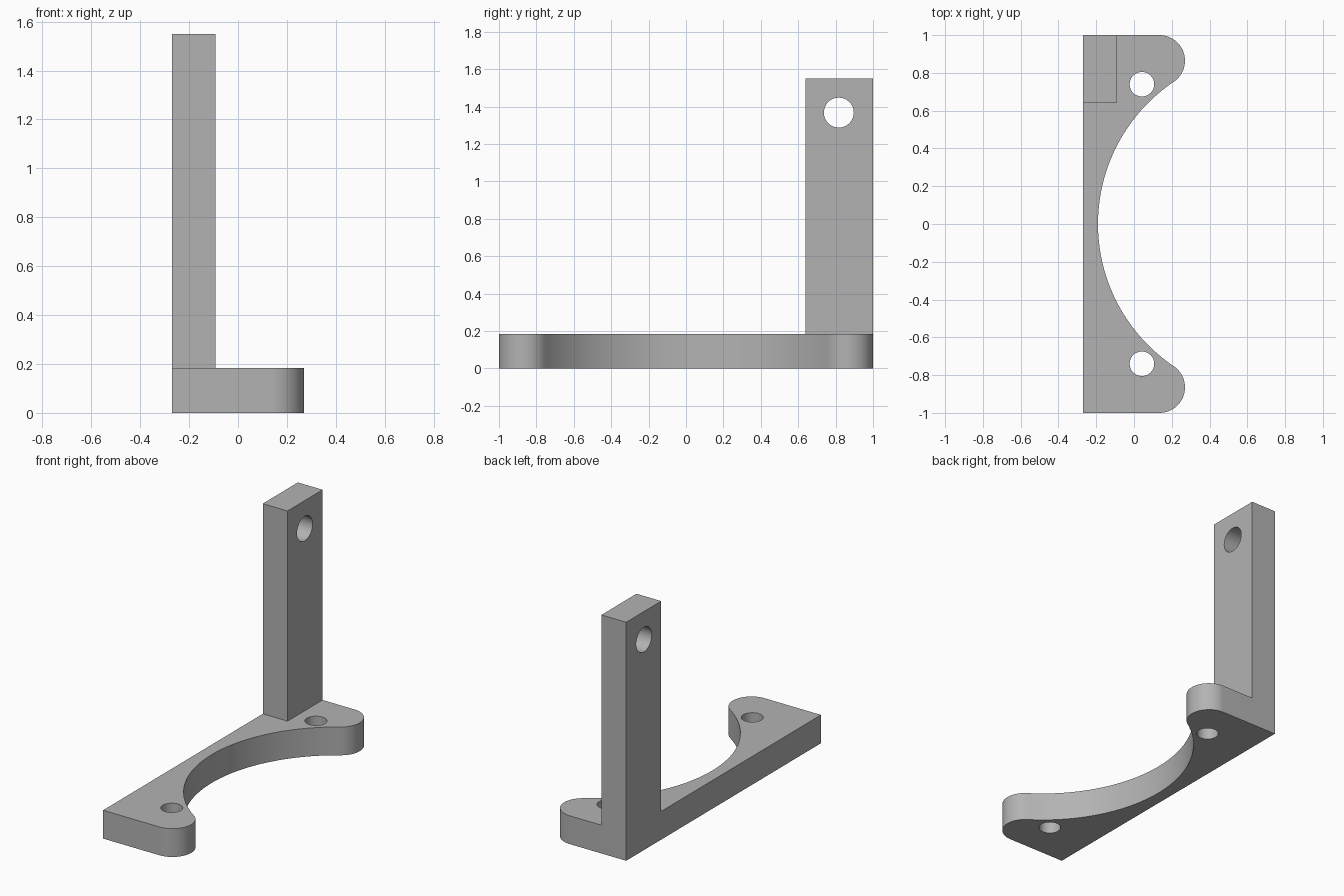
import bpy, bmesh, math
from mathutils import Vector, Matrix

cube = bpy.data.objects.get("Cube")
if cube:
    bpy.data.objects.remove(cube, do_unlink=True)

LEFT, BACK, THICK, TOP = -0.27, 1.0, 0.184, 1.55
EAR = Vector((0.135, 0.865))   # centre of the rounded ear
EAR_R = 0.135
BITE_X = 0.717                 # centre of the large concave arc

grey = bpy.data.materials.new("grey")
grey.use_nodes = True
colour = (0.45, 0.45, 0.45, 1)
grey.diffuse_color = colour
grey.node_tree.nodes["Principled BSDF"].inputs["Base Color"].default_value = colour


def finish(name, bm):
    bmesh.ops.recalc_face_normals(bm, faces=bm.faces)
    mesh = bpy.data.meshes.new(name)
    bm.to_mesh(mesh)
    bm.free()
    mesh.materials.append(grey)
    obj = bpy.data.objects.new(name, mesh)
    bpy.context.collection.objects.link(obj)
    return obj


def arc(cx, cy, r, start, end, steps):
    angles = [start + (end - start) * i / steps for i in range(steps + 1)]
    return [(cx + r * math.cos(a), cy + r * math.sin(a)) for a in angles]


def cylinder(name, centre, radius, depth, axis):
    bm = bmesh.new()
    turn = Vector((0, 0, 1)).rotation_difference(axis).to_matrix().to_4x4()
    bmesh.ops.create_cone(bm, cap_ends=True, segments=48, radius1=radius,
                          radius2=radius, depth=depth,
                          matrix=Matrix.Translation(centre) @ turn)
    obj = finish(name, bm)
    obj.hide_render = True
    return obj


def combine(target, other, operation):
    mod = target.modifiers.new(other.name, 'BOOLEAN')
    mod.object, mod.operation, mod.solver = other, operation, 'EXACT'
    bpy.context.view_layer.objects.active = target
    bpy.ops.object.modifier_apply(modifier=mod.name)
    bpy.data.objects.remove(other, do_unlink=True)


# Base plate: straight left edge, two rounded ears, tangent concave arc
to_bite = Vector((BITE_X, 0)) - EAR
bite_r = to_bite.length - EAR_R
tangent = math.atan2(to_bite.y, to_bite.x)
ear = arc(EAR.x, EAR.y, EAR_R, math.pi / 2, tangent, 24)
bite = arc(BITE_X, 0, bite_r, math.pi + tangent, math.pi - tangent, 64)
outline = [(LEFT, BACK)] + ear + bite[1:-1]
outline += [(x, -y) for x, y in reversed(ear)] + [(LEFT, -BACK)]
bm = bmesh.new()
face = bm.faces.new([bm.verts.new((x, y, 0)) for x, y in outline])
side = bmesh.ops.extrude_face_region(bm, geom=[face])
bmesh.ops.translate(bm, vec=(0, 0, THICK),
                    verts=[v for v in side["geom"] if isinstance(v, bmesh.types.BMVert)])
bracket = finish("bracket", bm)

# Upright post, flush with the back left corner
size = Vector((0.178, 0.36, TOP - THICK / 2))
bm = bmesh.new()
bmesh.ops.create_cube(bm, size=1, matrix=Matrix.Translation(
    (LEFT + size.x / 2, BACK - size.y / 2, TOP - size.z / 2)) @ Matrix.Diagonal((*size, 1)))
combine(bracket, finish("post", bm), 'UNION')

# Screw holes in the plate and the cross hole in the post
for y in (-0.74, 0.74):
    combine(bracket, cylinder("plate_hole", (0.042, y, THICK / 2), 0.065, 0.5,
                              Vector((0, 0, 1))), 'DIFFERENCE')
combine(bracket, cylinder("post_hole", (LEFT + size.x / 2, 0.817, 1.368), 0.08, 0.5,
                          Vector((1, 0, 0))), 'DIFFERENCE')

# Smooth the round walls, keep the edges crisp
bpy.ops.object.select_all(action='DESELECT')
bracket.select_set(True)
bpy.context.view_layer.objects.active = bracket
bpy.ops.object.shade_smooth_by_angle(angle=math.radians(30))
